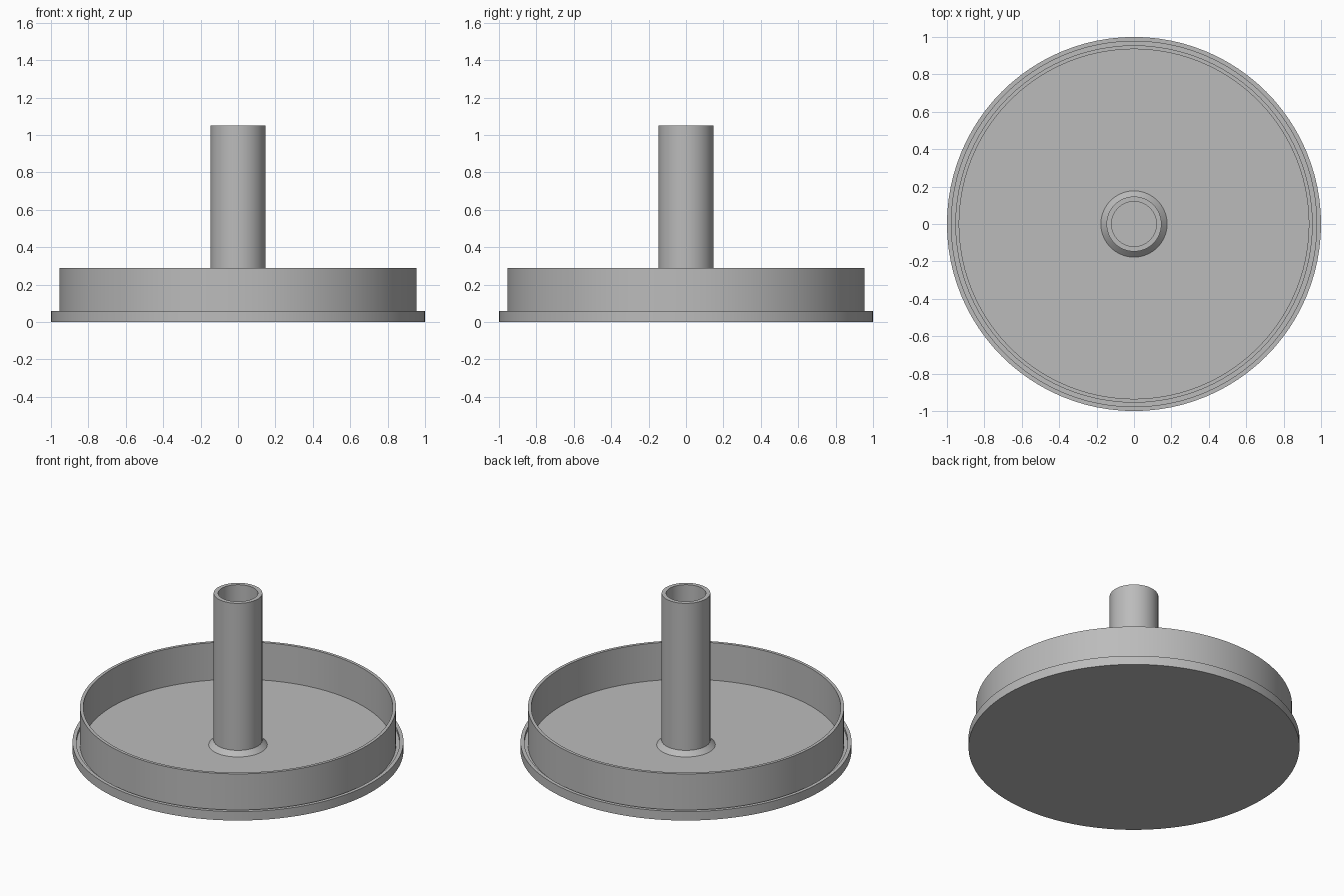
import bpy
import bmesh
from math import radians, tau

if "Cube" in bpy.data.objects:
    bpy.data.objects.remove(bpy.data.objects["Cube"])

SEGMENTS = 96
FLOOR = 0.04

grey = bpy.data.materials.new("plain grey")
grey.use_nodes = True
grey.diffuse_color = (0.5, 0.5, 0.5, 1)
grey.node_tree.nodes["Principled BSDF"].inputs["Base Color"].default_value = (0.5, 0.5, 0.5, 1)


def lathe(name, profile):
    """Spin an (radius, height) outline that starts and ends on the axis."""
    bm = bmesh.new()
    verts = [bm.verts.new((r, 0, z)) for r, z in profile]
    edges = [bm.edges.new(pair) for pair in zip(verts, verts[1:])]
    bmesh.ops.spin(bm, geom=verts + edges, cent=(0, 0, 0), axis=(0, 0, 1),
                   angle=tau, steps=SEGMENTS, use_duplicate=False)
    bmesh.ops.remove_doubles(bm, verts=bm.verts, dist=0.0001)
    bmesh.ops.recalc_face_normals(bm, faces=bm.faces)
    mesh = bpy.data.meshes.new(name)
    bm.to_mesh(mesh)
    bm.free()
    mesh.materials.append(grey)
    obj = bpy.data.objects.new(name, mesh)
    bpy.context.collection.objects.link(obj)
    bpy.ops.object.select_all(action="DESELECT")
    obj.select_set(True)
    bpy.context.view_layer.objects.active = obj
    bpy.ops.object.shade_smooth_by_angle(angle=radians(30))
    return obj


lathe("flanged_dish_with_tube", [
    # underside and outer lip
    (0, 0), (1, 0), (1, 0.06), (0.977, 0.06),
    # groove between lip and wall
    (0.977, FLOOR), (0.955, FLOOR),
    # upright wall
    (0.955, 0.29), (0.935, 0.29), (0.935, FLOOR),
    # dish floor and chamfered tube foot
    (0.177, FLOOR), (0.147, FLOOR + 0.03),
    # hollow tube, closed at the floor
    (0.147, 1.05), (0.12, 1.05), (0.12, FLOOR), (0, FLOOR),
])
